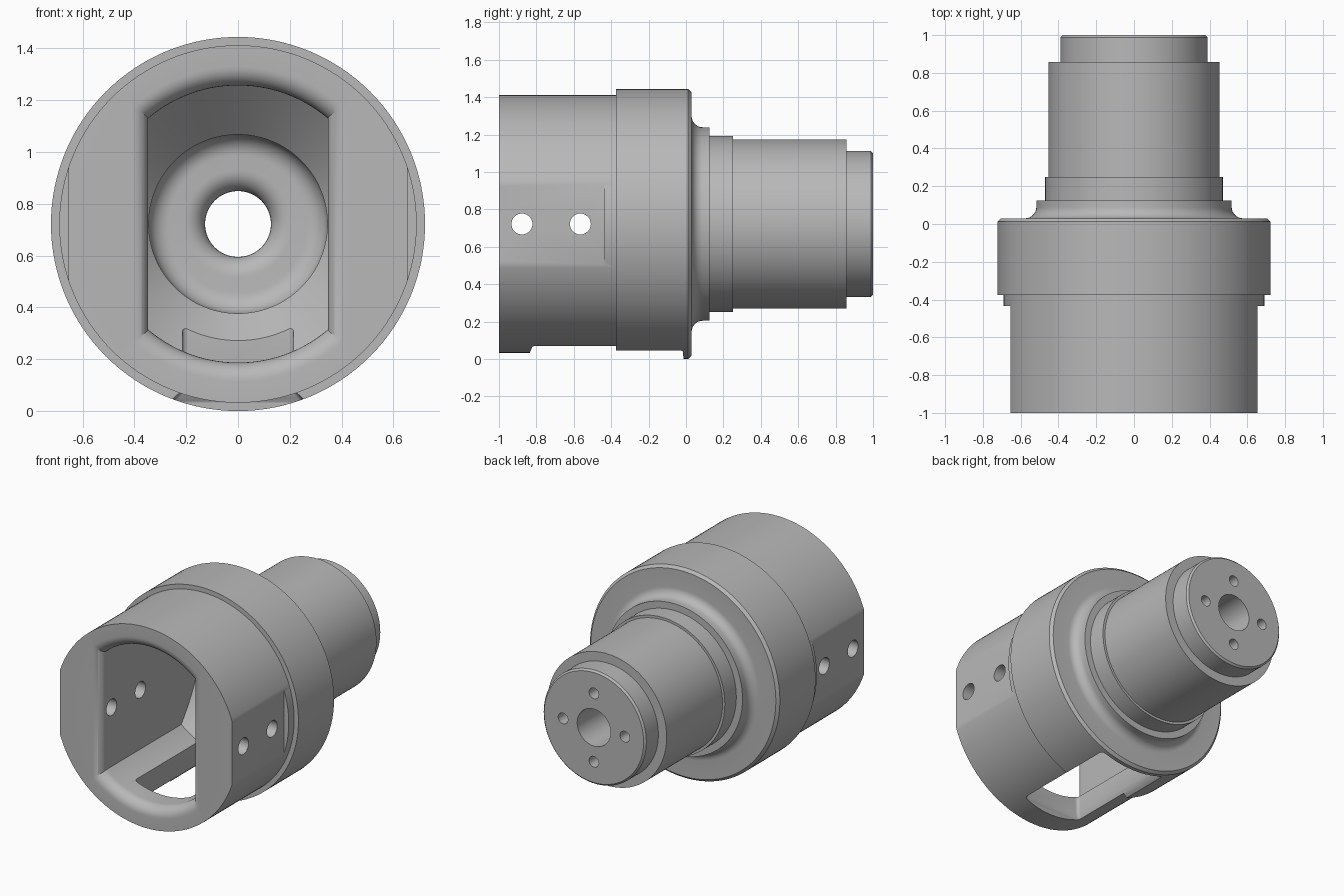
import bpy, bmesh, math
from mathutils import Matrix, Vector

cube = bpy.data.objects.get("Cube")
if cube:
    bpy.data.objects.remove(cube)

AXIS_Z = 0.722
CENTRE = Vector((0, 0, AXIS_Z))

steel = bpy.data.materials.new("steel grey")
steel.use_nodes = True
steel.diffuse_color = (0.48, 0.48, 0.48, 1)
steel.node_tree.nodes["Principled BSDF"].inputs["Base Color"].default_value = steel.diffuse_color


def finish(name, bm):
    bmesh.ops.remove_doubles(bm, verts=bm.verts, dist=1e-5)
    bmesh.ops.recalc_face_normals(bm, faces=bm.faces)
    mesh = bpy.data.meshes.new(name)
    bm.to_mesh(mesh)
    bm.free()
    mesh.materials.append(steel)
    obj = bpy.data.objects.new(name, mesh)
    bpy.context.collection.objects.link(obj)
    return obj


def arc(cx, cy, radius, start, end, steps=8):
    angles = [math.radians(start + (end - start) * i / steps) for i in range(steps + 1)]
    return [(cx + radius * math.cos(a), cy + radius * math.sin(a)) for a in angles]


def revolve(name, profile, steps=128):
    """Turn a (radius, y) profile about the long axis."""
    bm = bmesh.new()
    verts = [bm.verts.new((r, y, AXIS_Z)) for r, y in profile]
    edges = [bm.edges.new(pair) for pair in zip(verts, verts[1:])]
    bmesh.ops.spin(bm, geom=verts + edges, cent=CENTRE, axis=(0, 1, 0),
                   angle=math.tau, steps=steps)
    return finish(name, bm)


def loft(name, rings):
    """Bridge a stack of equal rings and cap both ends."""
    bm = bmesh.new()
    loops = [[bm.verts.new(p) for p in ring] for ring in rings]
    n = len(loops[0])
    for a, b in zip(loops, loops[1:]):
        for i in range(n):
            j = (i + 1) % n
            bm.faces.new((a[i], a[j], b[j], b[i]))
    bm.faces.new(loops[0])
    bm.faces.new(loops[-1])
    return finish(name, bm)


def rod(name, centre, radius, length, along):
    bm = bmesh.new()
    turn = Matrix.Rotation(math.pi / 2, 4, "Y" if along == "X" else "X")
    bmesh.ops.create_cone(bm, cap_ends=True, segments=32, radius1=radius, radius2=radius,
                          depth=length, matrix=Matrix.Translation(centre) @ turn)
    return finish(name, bm)


def block(name, centre, size):
    bm = bmesh.new()
    bmesh.ops.create_cube(bm, size=1, matrix=Matrix.Translation(centre) @ Matrix.Diagonal((*size, 1)))
    return finish(name, bm)


def combine(target, tool, operation="DIFFERENCE"):
    mod = target.modifiers.new("cut", "BOOLEAN")
    mod.operation, mod.solver, mod.object = operation, "EXACT", tool
    bpy.context.view_layer.update()
    graph = bpy.context.evaluated_depsgraph_get()
    mesh = bpy.data.meshes.new_from_object(target.evaluated_get(graph))
    target.modifiers.clear()
    target.data = mesh
    bpy.data.objects.remove(tool)


# Turned outside: socket body, collar, filleted neck, shaft steps and tip
body = revolve("spindle_body", [
    (0, -1), (0.69, -1), (0.69, -0.375), (0.722, -0.375), (0.722, 0.012), (0.704, 0.03),
    *arc(0.577, 0.09, 0.06, 270, 180), (0.517, 0.125), (0.47, 0.125), (0.47, 0.25),
    (0.453, 0.25), (0.453, 0.857), (0.39, 0.857), (0.39, 0.988), (0.378, 1), (0, 1)])

# Socket: rounded mouth, conical end, rounded recess and through bore
pocket = revolve("pocket_cutter", [
    (0, -1.1), (0.607, -1.1), *arc(0.607, -0.928, 0.072, 270, 180), (0.535, -0.12),
    (0.345, 0.07), *arc(0.265, 0.11, 0.08, 0, 90), *arc(0.207, 0.27, 0.08, 270, 180),
    (0.127, 1.1), (0, 1.1)])

# Flat side walls of the socket, flared at the mouth
half = [(0.405, -1.2), *arc(0.407, -0.94, 0.06, 270, 180), (0.347, 1.2)]
outline = half + [(-x, y) for x, y in reversed(half)]
slab = loft("slab_cutter", [[(x, y, z) for x, y in outline] for z in (-0.3, 1.8)])
combine(pocket, slab, "INTERSECT")
combine(body, pocket)

# Flats on both sides of the socket
for side in (-1, 1):
    combine(body, block("flat_cutter", (side * 0.755, -0.835, AXIS_Z), (0.2, 0.8, 0.8)))


# Window through the underside with rounded corners and eased outer edges
def window_ring(z, ease):
    x, front, back, r = 0.215 + ease, -0.815 - 0.4 * ease, -0.035 + 0.4 * ease, 0.02
    corners = (arc(x - r, back - r, r, 0, 90, 4) + arc(r - x, back - r, r, 90, 180, 4)
               + arc(r - x, front + r, r, 180, 270, 4) + arc(x - r, front + r, r, 270, 360, 4))
    return [(px, py, z) for px, py in corners]


combine(body, loft("window_cutter", [window_ring(z, e) for z, e in (
    (-0.1, 0.055), (0.035, 0.05), (0.05, 0.033), (0.07, 0.012), (0.1, 0), (0.42, 0))]))

# Cross holes through the socket walls
for y in (-0.877, -0.565):
    combine(body, rod("cross_hole_cutter", (0, y, AXIS_Z), 0.056, 2, "X"))

# Four blind holes in the shaft end
for i in range(4):
    a = i * math.pi / 2
    spot = CENTRE + Vector((0.235 * math.cos(a), 1, 0.235 * math.sin(a)))
    combine(body, rod("end_hole_cutter", spot, 0.037, 0.24, "Y"))

# Smooth turned surfaces, sharp machined edges
bpy.ops.object.select_all(action="DESELECT")
body.select_set(True)
bpy.context.view_layer.objects.active = body
bpy.ops.object.shade_smooth_by_angle(angle=math.radians(25))
